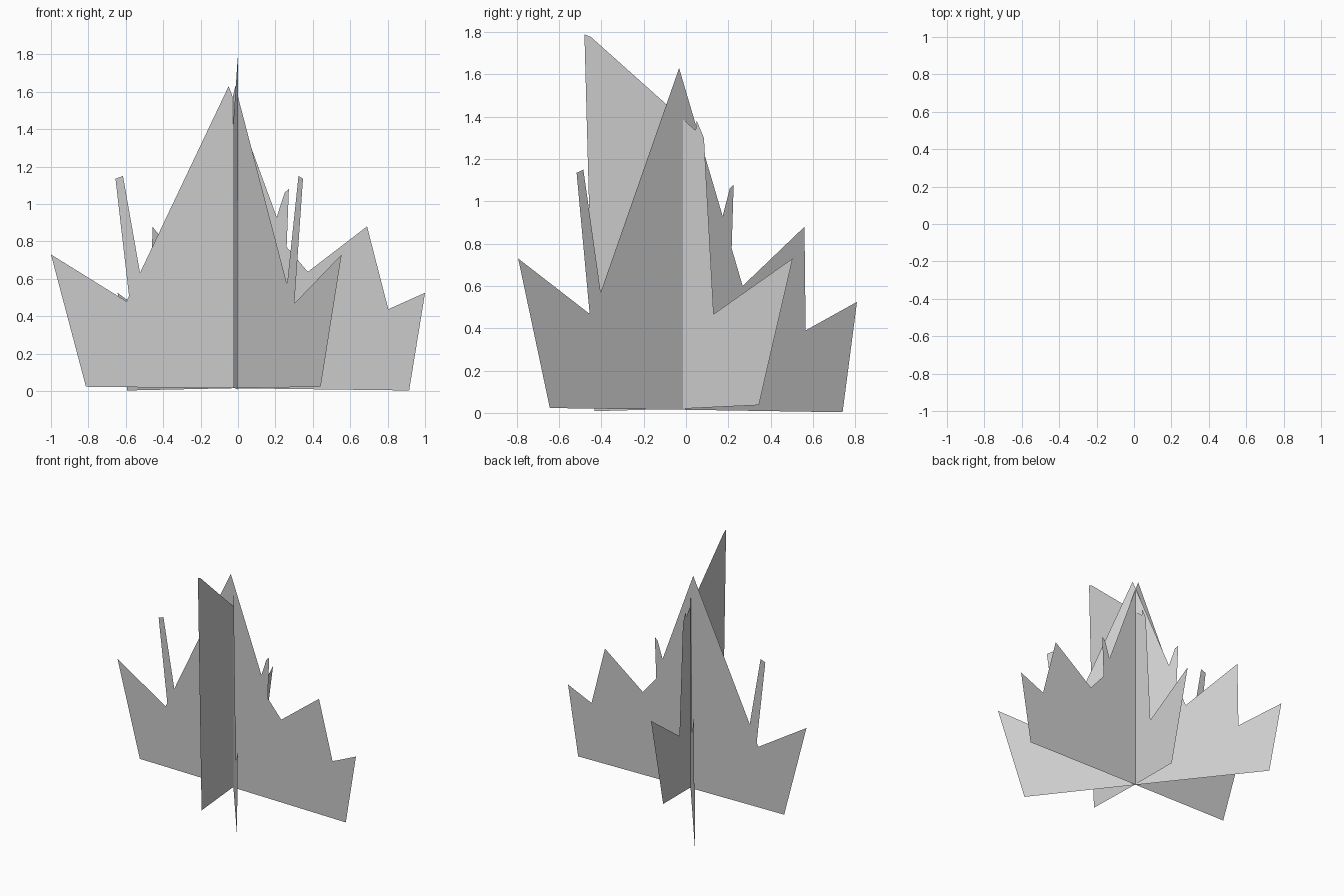
import bpy, bmesh, math

if "Cube" in bpy.data.objects:
    bpy.data.objects.remove(bpy.data.objects["Cube"])

AXIS = (-0.028, -0.015)  # vertical line where all the cards cross

# jagged grass outline shared by two cards: (distance from axis, height)
WIDE = [(-0.785, 0.023), (-0.80, 0.19), (-0.972, 0.73), (-0.55, 0.468),
        (-0.627, 1.135), (-0.587, 1.15), (-0.485, 0.57), (-0.022, 1.63),
        (0.235, 0.93), (0.277, 1.06), (0.30, 1.08), (0.288, 0.77),
        (0.353, 0.60), (0.718, 0.88), (0.725, 0.39), (1.028, 0.525),
        (0.943, 0.003), (0.0, 0.015)]

# narrower card with one tall blade
NARROW = [(-0.418, 0.008), (-0.466, 1.79), (-0.435, 1.777), (-0.002, 0.83),
          (0.066, 1.38), (0.10, 1.30), (0.146, 0.467), (0.52, 0.73),
          (0.36, 0.037), (0.0, 0.02)]


def grass_card(name, outline, direction):
    """Single-sided flat card standing on the axis, running along direction."""
    length = math.hypot(*direction)
    dx, dy = direction[0] / length, direction[1] / length
    bm = bmesh.new()
    verts = [bm.verts.new((AXIS[0] + s * dx, AXIS[1] + s * dy, z)) for s, z in outline]
    bm.faces.new(verts)
    bmesh.ops.triangulate(bm, faces=bm.faces[:])
    mesh = bpy.data.meshes.new(name)
    bm.to_mesh(mesh)
    bm.free()
    obj = bpy.data.objects.new(name, mesh)
    bpy.context.collection.objects.link(obj)
    return obj


# three crossing cards
grass_card("grass_card_side_to_side", WIDE, (1, 0))
grass_card("grass_card_diagonal", WIDE, (-0.598, 0.80))
grass_card("grass_card_front_to_back", NARROW, (-0.06, 1))
